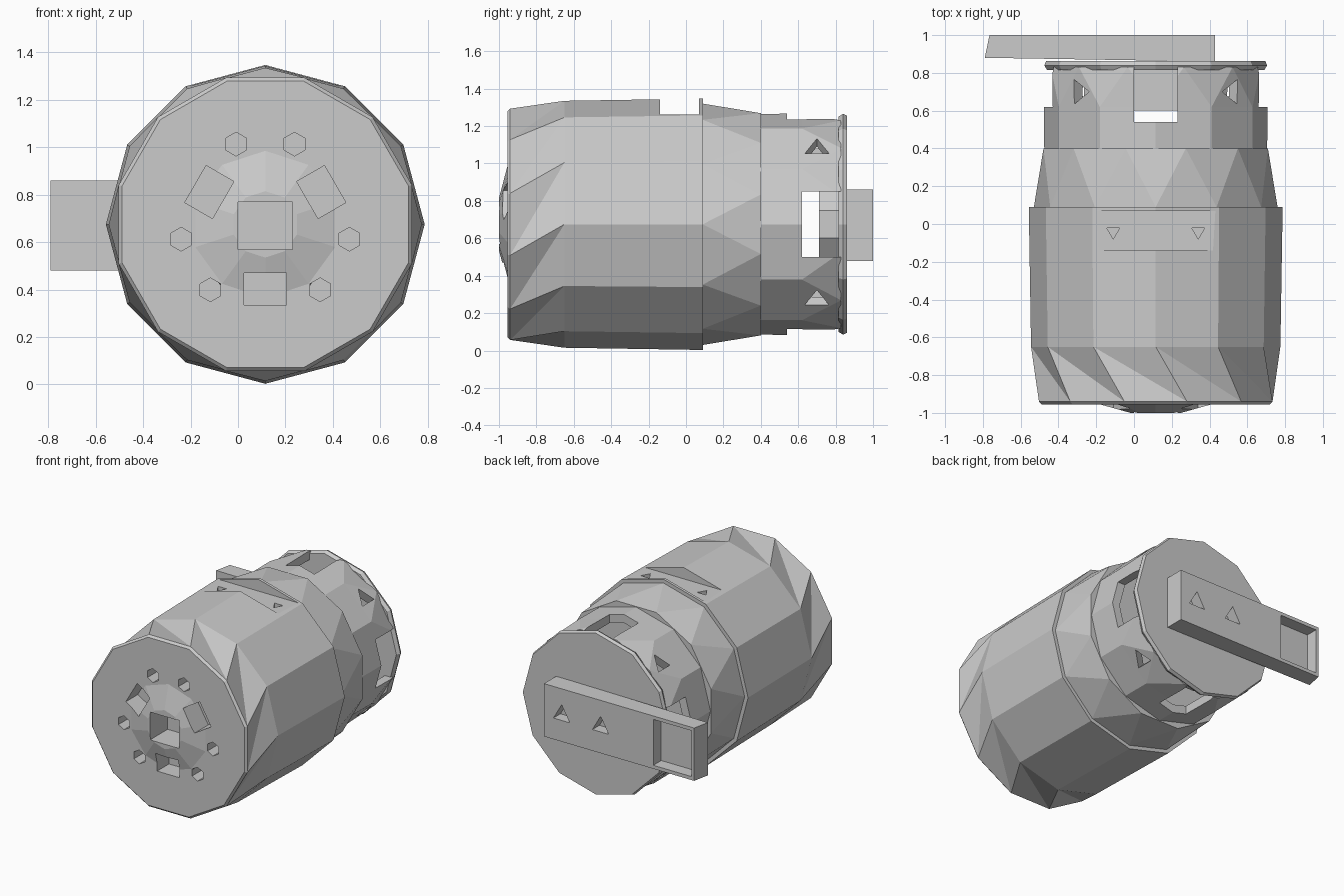
import bpy, bmesh
from math import sin, cos, radians
from mathutils import Vector, Matrix

if "Cube" in bpy.data.objects:
    bpy.data.objects.remove(bpy.data.objects["Cube"])

CX, CZ = 0.115, 0.675  # motor axis


def finish(bm, name):
    bmesh.ops.recalc_face_normals(bm, faces=bm.faces)
    me = bpy.data.meshes.new(name)
    bm.to_mesh(me)
    bm.free()
    ob = bpy.data.objects.new(name, me)
    bpy.context.collection.objects.link(ob)
    return ob


def loft(name, rings, n=12, c=(CX, CZ)):
    """Solid along y from (y, radius, twist) rings, triangulated sides."""
    bm = bmesh.new()
    loops = []
    for y, r, tw in rings:
        loops.append([bm.verts.new((c[0] + r * sin(radians(360 * i / n + tw)), y,
                                    c[1] + r * cos(radians(360 * i / n + tw))))
                      for i in range(n)])
    for a, b in zip(loops, loops[1:]):
        for i in range(n):
            j = (i + 1) % n
            bm.faces.new((a[i], a[j], b[i]))
            bm.faces.new((a[j], b[j], b[i]))
    bm.faces.new(loops[0])
    bm.faces.new(loops[-1])
    return finish(bm, name)


def box(name, x, y, z, spin=0):
    """Box from ranges, optionally spun about the motor axis."""
    bm = bmesh.new()
    bmesh.ops.create_cube(bm, size=1)
    for v in bm.verts:
        v.co = Vector([a + (b - a) * (k + 0.5) for (a, b), k in zip((x, y, z), v.co)])
    p = Vector((CX, 0, CZ))
    bmesh.ops.rotate(bm, verts=bm.verts, cent=p, matrix=Matrix.Rotation(radians(spin), 3, 'Y'))
    return finish(bm, name)


def prism(name, pos, direction, r, depth, n=3):
    bm = bmesh.new()
    m = Matrix.Translation(pos) @ Vector(direction).to_track_quat('Z', 'Y').to_matrix().to_4x4()
    bmesh.ops.create_cone(bm, cap_ends=True, segments=n, radius1=r, radius2=r,
                          depth=depth, matrix=m)
    return finish(bm, name)


def cut(target, cutters):
    for c in cutters:
        mod = target.modifiers.new('cut', 'BOOLEAN')
        mod.operation, mod.solver, mod.object = 'DIFFERENCE', 'EXACT', c
        bpy.context.view_layer.objects.active = target
        bpy.ops.object.modifier_apply(modifier=mod.name)
        bpy.data.objects.remove(c)


# Main can with faceted, slightly twisted front shoulder
body = loft('motor_body', [(-0.955, 0.625, 15), (-0.94, 0.64, 15), (-0.65, 0.66, 0),
                           (0.09, 0.672, 0), (0.09, 0.645, 0), (0.40, 0.615, 15)])

# Tapered front hub
hub = loft('front_hub', [(-0.94, 0.32, 0), (-0.955, 0.31, 0), (-1.0, 0.14, 0)], 10)


def front_cutters():
    out = [box('shaft_cut', (0.0, 0.23), (-1.1, -0.8), (0.57, 0.77))]
    for a in (60, 180, 300):  # vent pockets around the hub
        out.append(box('vent_cut', (CX - 0.09, CX + 0.09), (-1.1, -0.82),
                       (CZ + 0.205, CZ + 0.34), a))
    return out


cut(hub, front_cutters())
screws = [prism('screw_cut', (CX + 0.36 * cos(radians(a)), -0.95, CZ + 0.36 * sin(radians(a))),
                (0, 1, 0), 0.05, 0.2, 6) for a in (70, 110, 190, 230, 310, 350)]
# Flat notch in the top of the sleeve, with two small holes
notch = box('notch_cut', (-0.4, 0.65), (-0.14, 0.07), (1.262, 1.5))
pins = [prism('pin_cut', (x, -0.04, 1.25), (0, 0, 1), 0.04, 0.2) for x in (-0.11, 0.34)]
cut(body, front_cutters() + screws + [notch] + pins)

# Hollow rear housing with four vent slots and four diagonal holes
rear = loft('rear_housing', [(0.39, 0.59, 0), (0.62, 0.592, 0), (0.83, 0.575, 15)])
cutters = [loft('cavity_cut', [(0.43, 0.53, 0), (0.9, 0.53, 0)])]
cutters.append(box('slot_cut', (0.0, 0.23), (0.54, 0.9), (-0.2, 1.5)))
cutters.append(box('slot_cut', (-0.8, 1.0), (0.62, 0.9), (0.5, 0.85)))
for sx in (-1, 1):
    for sz in (-1, 1):
        d = Vector((sx, 0, sz)).normalized()
        cutters.append(prism('hole_cut', Vector((CX, 0.7, CZ)) + d * 0.55, d, 0.075, 0.3))
cut(rear, cutters)

# Inner bearing seat and brush holders seen through the slots
loft('bearing_seat', [(0.71, 0.24, 0), (0.83, 0.24, 0)], 10)
for s, z in (('upper', (0.88, 1.08)), ('lower', (0.27, 0.47))):
    box(s + '_brush_holder', (-0.02, 0.25), (0.6, 0.83), z)

# Rear end plate
loft('rear_plate', [(0.815, 0.575, 0), (0.84, 0.59, 0), (0.862, 0.58, 0)])

# Terminal bar with a pocket at its outer end and two contact holes
bar = box('terminal_bar', (-0.79, 0.43), (0.86, 1.0), (0.48, 0.86))
for v in bar.data.vertices:
    if v.co.x < 0:
        v.co.x += 0.025 if v.co.y > 0.9 else 0
        v.co.y += 0 if v.co.y > 0.9 else 0.02
cut(bar, [box('pocket_cut', (-0.745, -0.44), (0.91, 1.1), (0.505, 0.835))] +
    [prism('contact_cut', (x, 1.0, 0.67), (0, 1, 0), 0.075, 0.16) for x in (-0.02, 0.29)])
